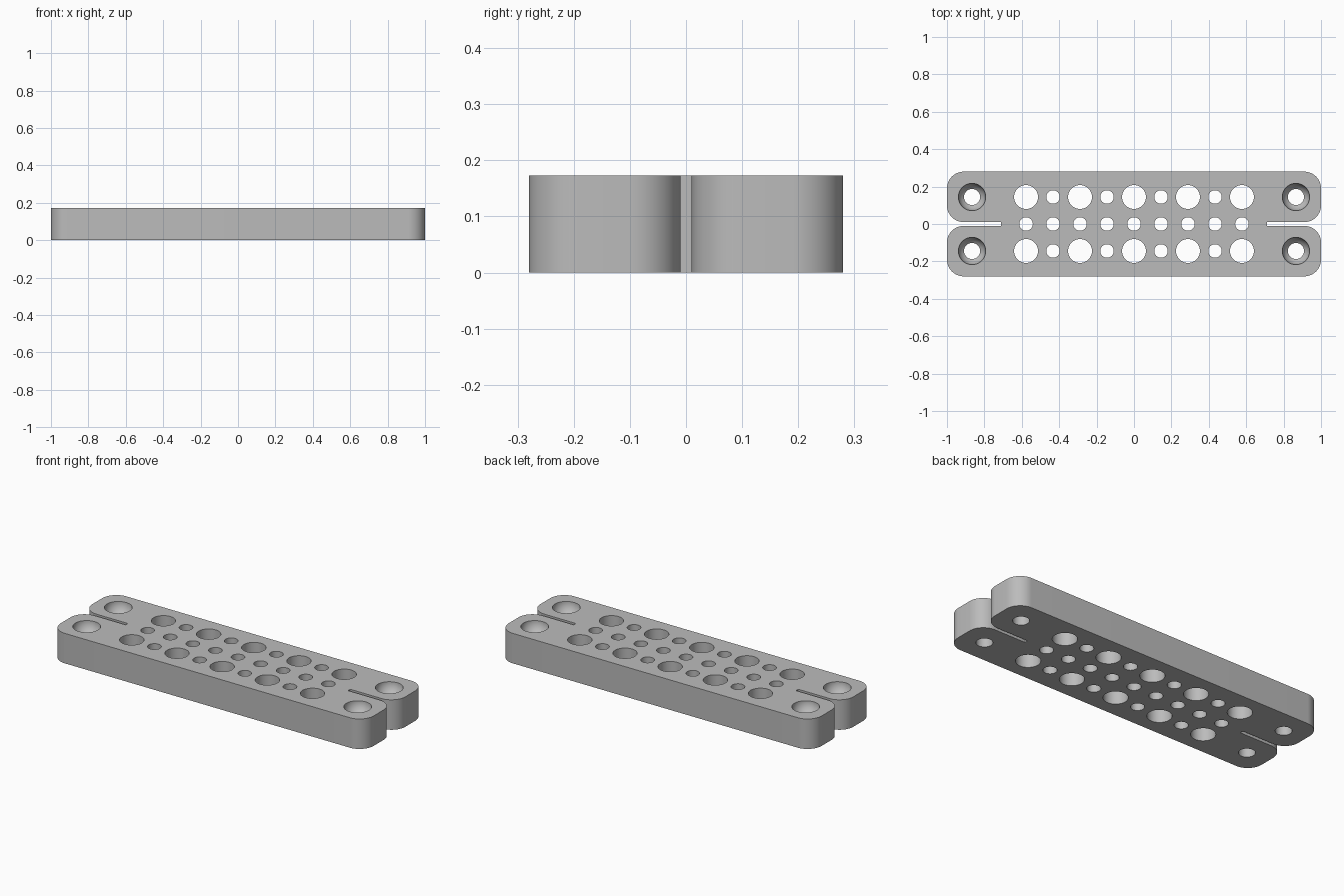
import bpy
import bmesh
from math import cos, sin, pi, radians

cube = bpy.data.objects.get("Cube")
if cube:
    bpy.data.objects.remove(cube, do_unlink=True)

HEIGHT = 0.173
WIDTH = 0.28        # half width
SLOT = 0.01         # half width of the end slots
SLOT_END = 0.71
CORNER = 0.09
PITCH = 0.1443      # hole spacing

grey = bpy.data.materials.new("plain grey")
grey.use_nodes = True
colour = (0.5, 0.5, 0.5, 1)
grey.diffuse_color = colour
grey.node_tree.nodes["Principled BSDF"].inputs["Base Color"].default_value = colour


def make_object(name, bm):
    bmesh.ops.recalc_face_normals(bm, faces=bm.faces)
    mesh = bpy.data.meshes.new(name)
    bm.to_mesh(mesh)
    bm.free()
    obj = bpy.data.objects.new(name, mesh)
    bpy.context.collection.objects.link(obj)
    return obj


def arc(cx, cy, start, steps=16):
    """Quarter circle, counterclockwise from the start angle."""
    angles = [radians(start + 90 * i / steps) for i in range(steps + 1)]
    return [(cx + CORNER * cos(a), cy + CORNER * sin(a)) for a in angles]


def add_revolved(bm, x, y, profile, sides=48):
    """Closed solid of revolution from (radius, height) pairs."""
    rings = [[bm.verts.new((x + r * cos(2 * pi * i / sides),
                            y + r * sin(2 * pi * i / sides), z))
              for i in range(sides)] for r, z in profile]
    for low, high in zip(rings, rings[1:]):
        for i in range(sides):
            j = (i + 1) % sides
            bm.faces.new((low[i], low[j], high[j], high[i]))
    bm.faces.new(rings[0][::-1])
    bm.faces.new(rings[-1])


# Plate outline: one rounded lobe, repeated by half turns and mirroring
lobe = [(SLOT_END, SLOT)]
lobe += arc(1 - CORNER, SLOT + CORNER, -90)
lobe += arc(1 - CORNER, WIDTH - CORNER, 0)
upper = lobe + [(-x, y) for x, y in reversed(lobe)]
outline = upper + [(-x, -y) for x, y in upper]

bm = bmesh.new()
base = bm.faces.new([bm.verts.new((x, y, 0)) for x, y in outline])
top = bmesh.ops.extrude_face_region(bm, geom=[base])["geom"]
bmesh.ops.translate(bm, vec=(0, 0, HEIGHT),
                    verts=[v for v in top if isinstance(v, bmesh.types.BMVert)])
plate = make_object("mounting_plate", bm)
plate.data.materials.append(grey)

# Hole grid: large and small holes alternate outside, small ones in the middle
bm = bmesh.new()
for column in range(-4, 5):
    for row in (-1, 0, 1):
        radius = 0.064 if row and column % 2 == 0 else 0.036
        add_revolved(bm, column * PITCH, row * PITCH,
                     [(radius, -0.1), (radius, HEIGHT + 0.1)])

# Corner screw holes with rounded seats
SEAT, BORE = 0.073, 0.043
depth = (SEAT ** 2 - BORE ** 2) ** 0.5
seat = [(BORE, -0.1)]
for i in range(9):
    z = -depth * (1 - i / 8)
    seat.append(((SEAT ** 2 - z ** 2) ** 0.5, HEIGHT + z))
seat.append((SEAT, HEIGHT + 0.1))
for x in (-6, 6):
    for y in (-1, 1):
        add_revolved(bm, x * PITCH, y * PITCH, seat)
cutter = make_object("hole_cutter", bm)
cutter.hide_render = True

# Cut the holes, then drop the cutter
bpy.context.view_layer.objects.active = plate
plate.select_set(True)
cut = plate.modifiers.new("holes", "BOOLEAN")
cut.operation = "DIFFERENCE"
cut.solver = "EXACT"
cut.object = cutter
bpy.ops.object.modifier_apply(modifier=cut.name)
bpy.data.objects.remove(cutter, do_unlink=True)
bpy.ops.object.shade_smooth_by_angle(angle=radians(30))
